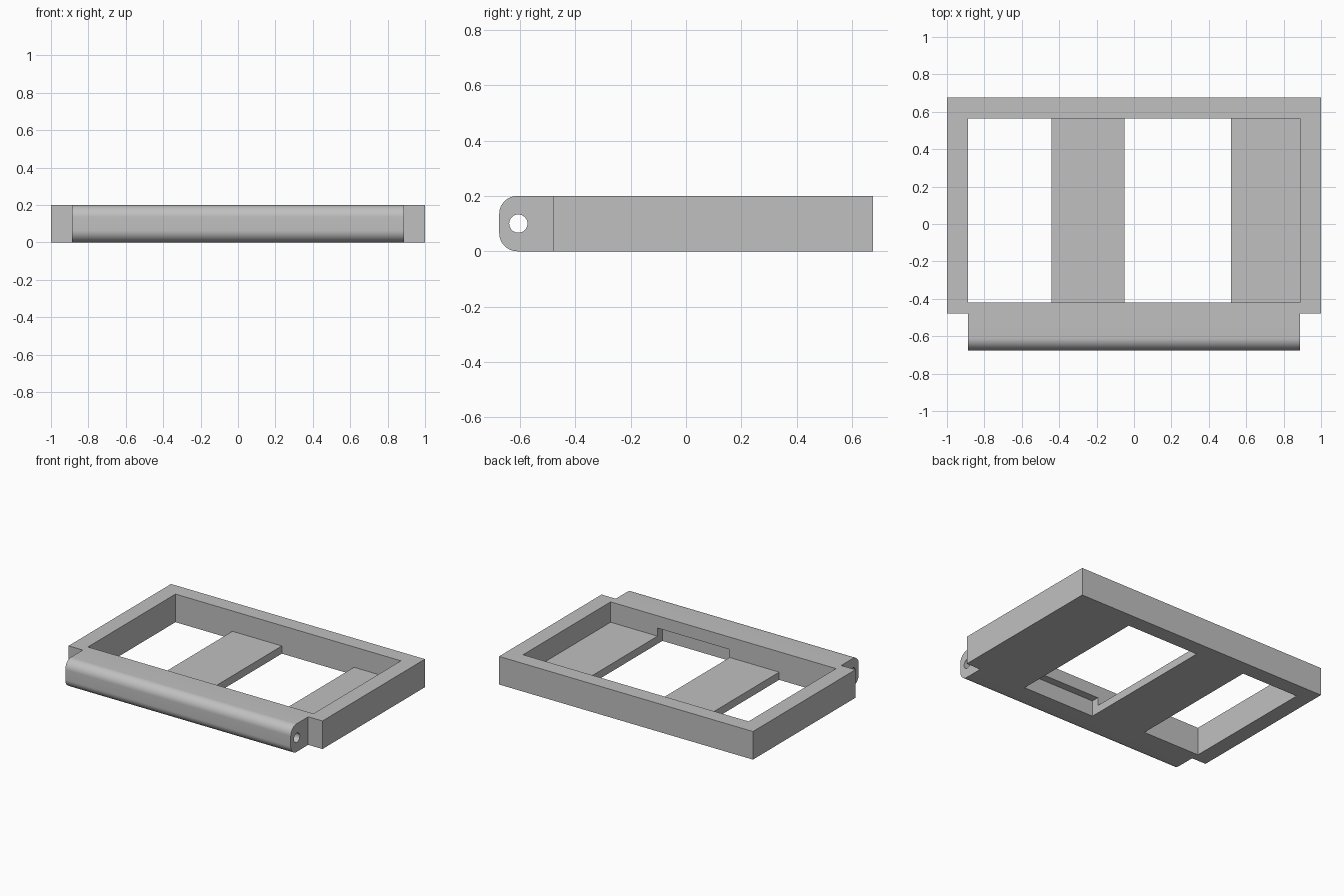
import bpy
import bmesh
from math import radians, sin, cos, pi
from mathutils import Matrix

cube = bpy.data.objects.get("Cube")
if cube:
    bpy.data.objects.remove(cube, do_unlink=True)

grey = bpy.data.materials.new("plain grey")
grey.use_nodes = True
colour = (0.53, 0.53, 0.53, 1)
grey.diffuse_color = colour
grey.node_tree.nodes["Principled BSDF"].inputs["Base Color"].default_value = colour

HEIGHT = 0.2
OUT_X, IN_X = 1.0, 0.888          # outer and inner half widths
FRONT, BACK = -0.478, 0.675       # side rail ends
IN_FRONT, IN_BACK = -0.42, 0.565  # inner walls
HINGE_FRONT = -0.675
SLAT = 0.055                      # floor slat thickness
ROUND = 0.065


def finish(bm, name):
    bmesh.ops.recalc_face_normals(bm, faces=bm.faces)
    mesh = bpy.data.meshes.new(name)
    bm.to_mesh(mesh)
    bm.free()
    mesh.materials.append(grey)
    obj = bpy.data.objects.new(name, mesh)
    bpy.context.collection.objects.link(obj)
    return obj


def box(name, x0, x1, y0, y1, z0, z1):
    bm = bmesh.new()
    place = Matrix.Translation(((x0 + x1) / 2, (y0 + y1) / 2, (z0 + z1) / 2))
    scale = Matrix.Diagonal((x1 - x0, y1 - y0, z1 - z0, 1))
    bmesh.ops.create_cube(bm, size=1, matrix=place @ scale)
    return finish(bm, name)


def extrude_x(name, profile, half):
    """Extrude a (y, z) profile from -half to half along x."""
    bm = bmesh.new()
    face = bm.faces.new([bm.verts.new((-half, y, z)) for y, z in profile])
    new = bmesh.ops.extrude_face_region(bm, geom=[face])["geom"]
    verts = [v for v in new if isinstance(v, bmesh.types.BMVert)]
    bmesh.ops.translate(bm, verts=verts, vec=(2 * half, 0, 0))
    return finish(bm, name)


def arc(y, z, r, start, end, steps):
    angles = [start + (end - start) * i / steps for i in range(steps + 1)]
    return [(y + r * cos(a), z + r * sin(a)) for a in angles]


def combine(target, tool, operation):
    mod = target.modifiers.new(operation.title(), "BOOLEAN")
    mod.operation = operation
    mod.solver = "EXACT"
    mod.object = tool
    bpy.context.view_layer.objects.active = target
    bpy.ops.object.modifier_apply(modifier=mod.name)
    bpy.data.objects.remove(tool, do_unlink=True)


# Frame block with the shoulders at the sides
frame = box("hinged_frame", -OUT_X, OUT_X, FRONT, BACK, 0, HEIGHT)

# Hinge bar with a rounded front
y = HINGE_FRONT + ROUND
profile = [(IN_FRONT, 0), (IN_FRONT, HEIGHT)]
profile += arc(y, HEIGHT - ROUND, ROUND, pi / 2, pi, 16)
profile += arc(y, ROUND, ROUND, pi, 1.5 * pi, 16)
combine(frame, extrude_x("hinge_bar", profile, IN_X), "UNION")

# Pin hole along the hinge bar
hole = arc(-0.606, HEIGHT / 2, 0.033, 0, 2 * pi, 32)[:-1]
combine(frame, extrude_x("pin_hole", hole, OUT_X + 0.1), "DIFFERENCE")

# Tray pocket above the slats
combine(frame, box("pocket", -IN_X, IN_X, IN_FRONT, IN_BACK, SLAT, 0.3), "DIFFERENCE")

# Floor openings, leaving a middle slat and a side slat
for x0, x1 in ((-IN_X, -0.44), (-0.05, 0.518)):
    combine(frame, box("opening", x0, x1, IN_FRONT, IN_BACK, -0.1, 0.1), "DIFFERENCE")

# Recess under the hinge bar, beside the wide opening
combine(frame, box("recess", -0.05, 0.518, -0.475, -0.3, -0.1, 0.112), "DIFFERENCE")

bpy.ops.object.select_all(action="DESELECT")
frame.select_set(True)
bpy.context.view_layer.objects.active = frame
bpy.ops.object.shade_smooth_by_angle(angle=radians(30))
